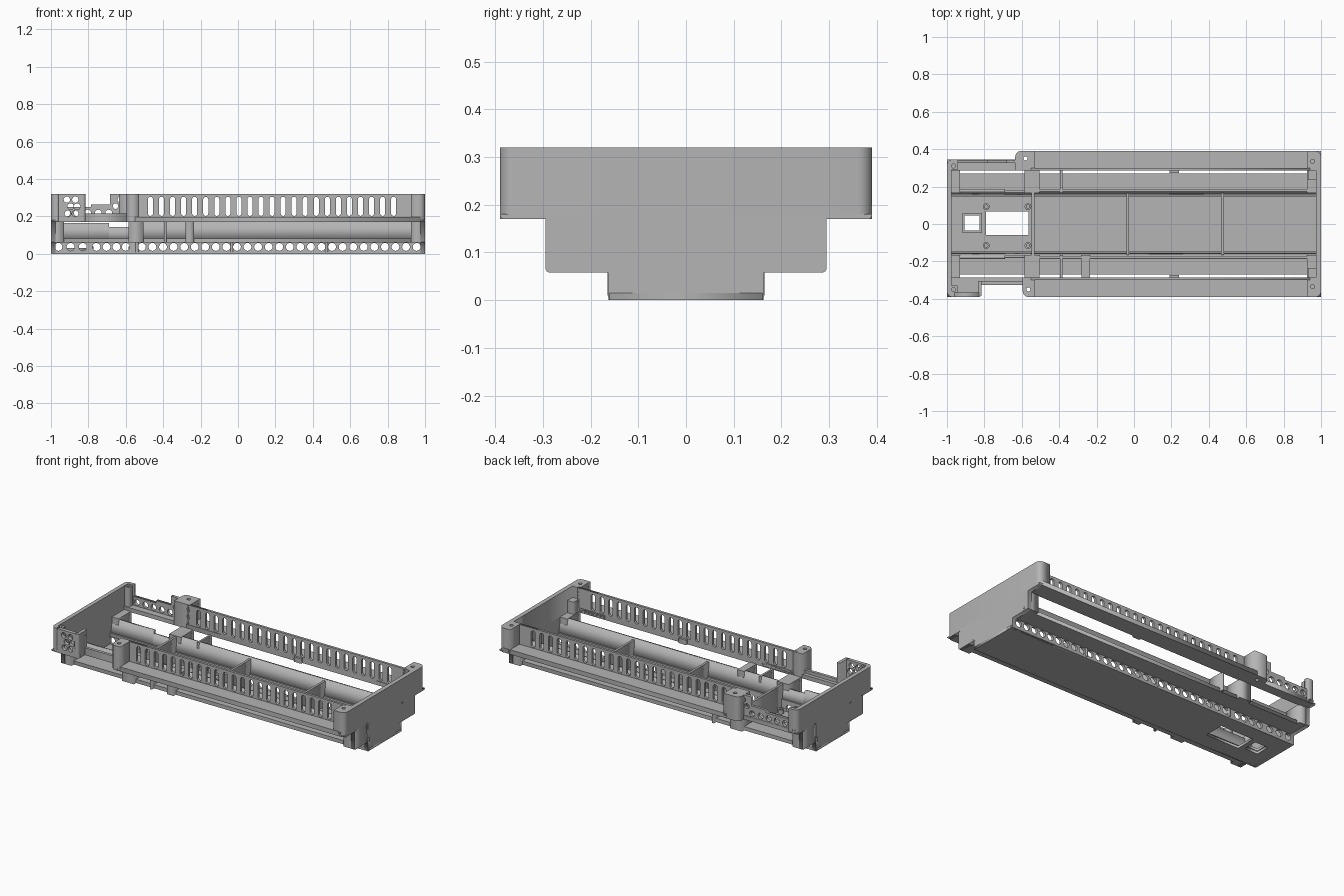
import bpy, bmesh
from math import pi, cos, sin
from mathutils import Vector

cube = bpy.data.objects.get("Cube")
if cube:
    bpy.data.objects.remove(cube, do_unlink=True)

grey = bpy.data.materials.new("matte grey")
grey.use_nodes = True
colour = (0.46, 0.46, 0.46, 1)
grey.diffuse_color = colour
grey.node_tree.nodes["Principled BSDF"].inputs["Base Color"].default_value = colour


def rounded(points):
    """Outline whose points may carry a third value, the corner radius."""
    out = []
    for i, p in enumerate(points):
        c = Vector(p[:2])
        if len(p) < 3:
            out.append(c)
            continue
        a = c + (Vector(points[i - 1][:2]) - c).normalized() * p[2]
        b = c + (Vector(points[(i + 1) % len(points)][:2]) - c).normalized() * p[2]
        centre = a + b - c
        for k in range(7):
            t = k / 6 * pi / 2
            out.append(centre + (a - centre) * cos(t) + (b - centre) * sin(t))
    return out


def rect(x0, x1, y0, y1, r=None):
    corners = [(x0, y0), (x1, y0), (x1, y1), (x0, y1)]
    return [c + (r,) if r else c for c in corners]


def disc(x, y, r):
    return [(x + r * cos(k * pi / 8), y + r * sin(k * pi / 8)) for k in range(16)]


def plate(name, axis, outline, lo, hi, holes=()):
    """Flat outline with holes, extruded along an axis from lo to hi."""
    curve = bpy.data.curves.new(name, "CURVE")
    curve.dimensions = "2D"
    curve.fill_mode = "BOTH"
    curve.extrude = (hi - lo) / 2
    for loop in [outline, *holes]:
        pts = rounded(loop)
        spline = curve.splines.new("POLY")
        spline.points.add(len(pts) - 1)
        for sp, p in zip(spline.points, pts):
            sp.co = (p[0], p[1], 0, 1)
        spline.use_cyclic_u = True
    temp = bpy.data.objects.new(name, curve)
    bpy.context.collection.objects.link(temp)
    deps = bpy.context.evaluated_depsgraph_get()
    mesh = bpy.data.meshes.new_from_object(temp.evaluated_get(deps))
    bpy.data.objects.remove(temp)
    mid = (lo + hi) / 2
    for v in mesh.vertices:
        u, w, d = v.co.x, v.co.y, v.co.z + mid
        v.co = {"x": (d, u, w), "y": (u, d, w), "z": (u, w, d)}[axis]
    bm = bmesh.new()
    bm.from_mesh(mesh)
    bmesh.ops.remove_doubles(bm, verts=bm.verts, dist=1e-5)
    bmesh.ops.recalc_face_normals(bm, faces=bm.faces)
    bm.to_mesh(mesh)
    bm.free()
    mesh.materials.clear()
    mesh.materials.append(grey)
    ob = bpy.data.objects.new(name, mesh)
    bpy.context.collection.objects.link(ob)
    return ob


def box(name, x0, x1, y0, y1, z0, z1):
    return plate(name, "z", rect(x0, x1, min(y0, y1), max(y0, y1)), z0, z1)


# Floor with two windows
plate("floor", "z", rect(-1, 1, -.16, .16), 0, .015,
      [rect(-.91, -.82, -.04, .05), rect(-.79, -.565, -.06, .067)])
plate("window_frame", "z", rect(-.918, -.812, -.048, .058), .015, .03,
      [rect(-.905, -.825, -.035, .045)])

# Stepped end plates with chamfered lower edges
for side, lo, hi, back in (("left", .975, 1, .39), ("right", -1, -.975, .345)):
    half = [(.157, 0), (.163, .006), (.163, .058), (.288, .058), (.294, .064), (.294, .17)]
    rear = half + [(back - .006, .17), (back, .176), (back, .18)]
    front = [(-y, z) for y, z in half] + [(-.384, .17), (-.39, .176), (-.39, .18)]
    plate(side + "_end_plate", "x", rear + front[::-1], lo, hi)

hole_xs = [-.96, -.895, -.83, -.757, -.703, -.65, -.6]
hole_xs += [-.514 + k * .0565 for k in range(27)]
slot_xs = [-.468 + k * .0591 for k in range(23)]

for side, s in (("front", -1), ("back", 1)):
    def span(a, b):
        return sorted((s * a, s * b))

    # Lower wall with a row of round wire holes, and the shelf above it
    plate(side + "_wire_wall", "y", rect(-1, 1, 0, .062), *span(.147, .162),
          [disc(x, .037, .021) for x in hole_xs])
    box(side + "_shelf", -1, 1, s * .147, s * .27, .06, .083)

    # Leaning inner wall, lower in the left bay
    for part, x0, x1, top in (("main", -.55, 1, .172), ("step", -.69, -.55, .144),
                              ("bay", -1, -.69, .164)):
        lean = .15 + .022 * (top - .06) / .11
        plate(f"{side}_inner_wall_{part}", "x",
              [(s * .15, .06), (s * .165, .06), (s * (lean + .015), top), (s * lean, top)],
              x0, x1)

    # Blocks joining the shelf to the upper ledge
    joins = [(-1, -.93), (-.585, -.505), (-.395, -.383), (.925, 1)]
    if s < 0:
        joins.append((-.28, -.235))
    for i, (x0, x1) in enumerate(joins):
        box(f"{side}_join_{i}", x0, x1, s * .165, s * .292, .06, .175)

    # Upper ledge and slotted wall
    box(side + "_ledge", -.55, .98, s * .285, s * .39, .17, .198)
    plate(side + "_slotted_wall", "y", rect(-.55, .94, .175, .32), *span(.285, .3),
          [rect(x - .0135, x + .0135, .203, .305, .0134) for x in slot_xs])
    box(side + "_clip", .19, .24, s * .272, s * .286, .17, .2)
    box(side + "_stop_post", .93, .977, s * .235, s * .285, .17, .25)

    # Corner post beside the left bay
    left = -.595 if s < 0 else -.635
    post = [(left, s * .285), (left, s * .39, .03), (-.53, s * .39), (-.53, s * .285)]
    plate(side + "_bay_post", "z", post, .17, .32, [disc(-.565 if s < 0 else -.58, s * .35, .011)])

# Upper right-hand end: wall and two rounded screw corners in one piece
plate("far_end_rim", "z",
      [(1, -.39, .03), (1, .39, .03), (.925, .39), (.925, .285), (.973, .285),
       (.973, -.285), (.925, -.285), (.925, -.39)], .176, .32,
      [disc(.955, y, .011) for y in (-.335, .335)])

# Upper wall of the bay end
plate("bay_end_rim", "z",
      [(-1, .345, .03), (-1, -.39, .03), (-.96, -.39), (-.96, -.365), (-.975, -.365, .01),
       (-.975, .325, .01), (-.94, .325), (-.94, .345)], .176, .32)
plate("bay_front_panel", "y", rect(-.965, -.83, .172, .32), -.39, -.367,
      [disc(x, z, .017) for x, z in ((-.915, .29), (-.87, .29), (-.895, .253), (-.86, .253),
                                      (-.91, .215), (-.87, .215))])
plate("bay_front_return", "z",
      [(-.84, -.39), (-.815, -.39, .015), (-.815, -.305), (-.835, -.305), (-.835, -.367),
       (-.84, -.367)], .172, .32)
for i, y in enumerate((-.35, .31)):
    plate(f"bay_screw_boss_{i}", "z", rect(-.985, -.945, y - .02, y + .02), .19, .315,
          [disc(-.965, y, .011)])

# Bay ledges and low walls
box("bay_front_ledge", -.985, -.815, -.385, -.285, .17, .195)
box("bay_gap_ledge", -.82, -.59, -.325, -.285, .17, .195)
box("bay_gap_lip", -.82, -.59, -.325, -.307, .19, .215)
box("bay_back_ledge", -.985, -.63, .285, .345, .17, .195)
plate("bay_back_panel", "y",
      [(-.95, .175), (-.62, .175), (-.62, .32), (-.685, .32), (-.685, .265),
       (-.785, .265), (-.785, .25), (-.95, .25)], .325, .343,
      [disc(-.915 + k * .056, .218, .018) for k in range(5)]
      + [disc(x, z, .015) for x, z in ((-.63, .29), (-.655, .255))])

# Cross ribs and circuit board standoffs
for i, (x, top) in enumerate(((-.54, .17), (-.033, .17), (.473, .17))):
    box(f"cross_rib_{i}", x - .007, x + .007, -.165, .165, .01, top)
for i, (x, y) in enumerate([(x, y) for x in (-.79, -.567) for y in (-.115, .093)]):
    plate(f"standoff_{i}", "z", disc(x, y, .018), .01, .04, [disc(x, y, .009)])
